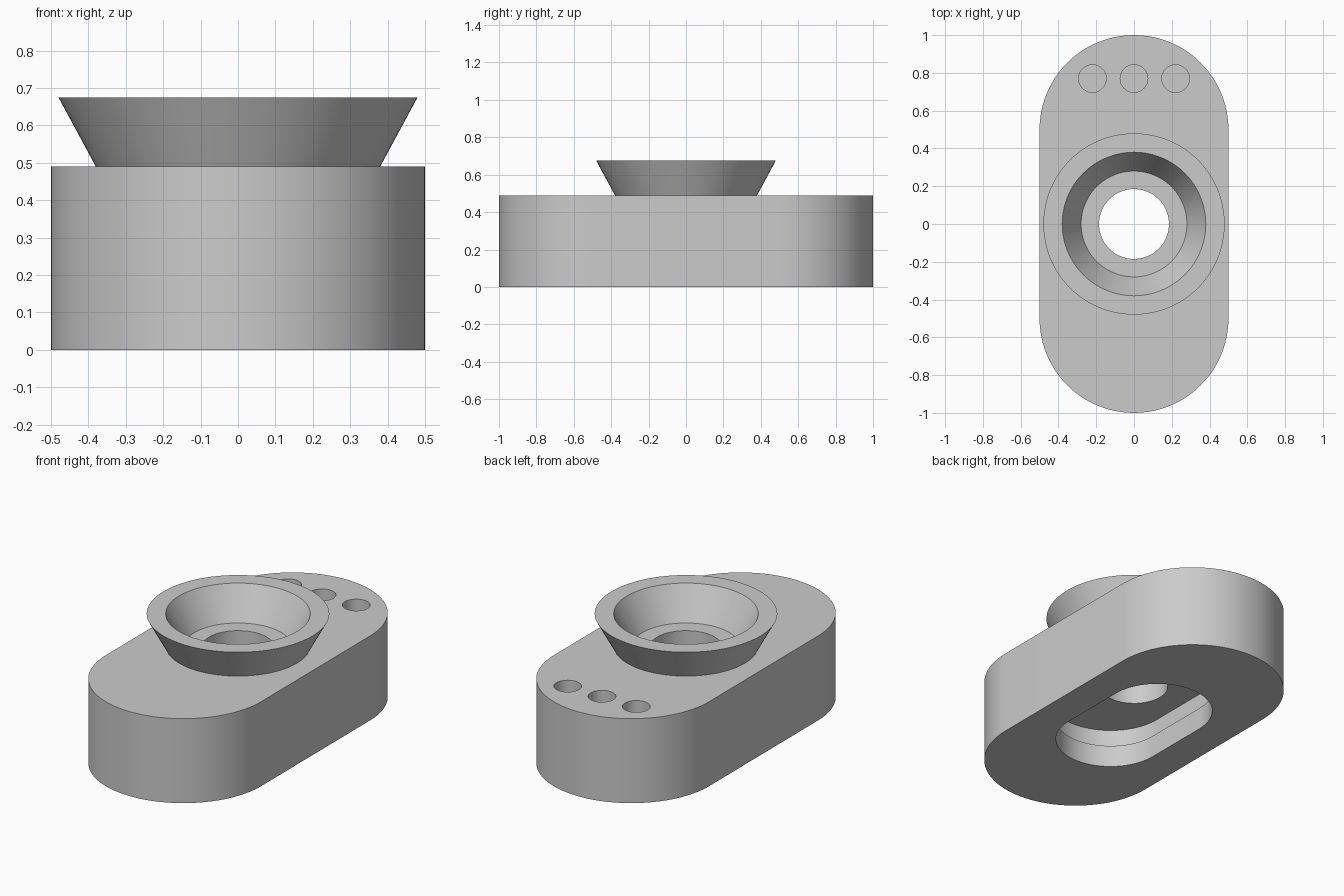
import bpy, bmesh, math

if "Cube" in bpy.data.objects:
    bpy.data.objects.remove(bpy.data.objects["Cube"], do_unlink=True)

BODY_TOP = 0.49
COLLAR_TOP = 0.675
SLOT_TOP = 0.245
LIP_TOP = 0.13

grey = bpy.data.materials.new("plain grey")
grey.use_nodes = True
colour = (0.6, 0.6, 0.6, 1)
grey.diffuse_color = colour
grey.node_tree.nodes["Principled BSDF"].inputs["Base Color"].default_value = colour


def make_object(name, bm):
    bmesh.ops.recalc_face_normals(bm, faces=bm.faces)
    mesh = bpy.data.meshes.new(name)
    bm.to_mesh(mesh)
    bm.free()
    mesh.materials.append(grey)
    obj = bpy.data.objects.new(name, mesh)
    bpy.context.collection.objects.link(obj)
    return obj


def prism(name, radius, reach, bottom, top, x=0, y=0, steps=48):
    """Upright prism with round ends; reach 0 gives a cylinder."""
    bm = bmesh.new()
    ring = []
    for side in (1, -1):
        for i in range(steps + (1 if reach else 0)):
            a = math.pi * i / steps
            ring.append(bm.verts.new((x + side * radius * math.cos(a),
                                      y + side * (reach + radius * math.sin(a)), bottom)))
    base = bm.faces.new(ring)
    raised = bmesh.ops.extrude_face_region(bm, geom=[base], use_keep_orig=True)
    moved = [v for v in raised["geom"] if isinstance(v, bmesh.types.BMVert)]
    bmesh.ops.translate(bm, verts=moved, vec=(0, 0, top - bottom))
    return make_object(name, bm)


def lathe(name, profile, steps=96):
    """Closed ring turned around the z axis."""
    bm = bmesh.new()
    loops = []
    for i in range(steps):
        a = math.tau * i / steps
        loops.append([bm.verts.new((r * math.cos(a), r * math.sin(a), z)) for r, z in profile])
    for i in range(steps):
        here, after = loops[i], loops[(i + 1) % steps]
        for j in range(len(profile)):
            k = (j + 1) % len(profile)
            bm.faces.new((here[j], after[j], after[k], here[k]))
    return make_object(name, bm)


def combine(target, tool, operation):
    mod = target.modifiers.new(operation.lower(), "BOOLEAN")
    mod.operation, mod.object, mod.solver = operation, tool, "EXACT"
    bpy.context.view_layer.objects.active = target
    bpy.ops.object.modifier_apply(modifier=mod.name)
    bpy.data.objects.remove(tool, do_unlink=True)


# Round-ended body
body = prism("body", 0.5, 0.5, 0, BODY_TOP)

# Flared collar, rooted in the body
collar = lathe("collar", [(0.38, BODY_TOP - 0.04), (0.38, BODY_TOP), (0.48, COLLAR_TOP),
                          (0.38, COLLAR_TOP), (0.28, BODY_TOP), (0.28, BODY_TOP - 0.04)])
combine(body, collar, "UNION")

# Underside slot, slightly wider above its lip
combine(body, prism("slot_mouth", 0.30, 0.2, -0.1, LIP_TOP + 0.02), "DIFFERENCE")
combine(body, prism("slot_chamber", 0.33, 0.2, LIP_TOP, SLOT_TOP), "DIFFERENCE")

# Central bore
combine(body, prism("bore", 0.185, 0, SLOT_TOP - 0.05, BODY_TOP + 0.1), "DIFFERENCE")

# Row of blind holes at the back
for x in (-0.22, 0, 0.22):
    combine(body, prism("pin_hole", 0.073, 0, BODY_TOP - 0.2, BODY_TOP + 0.1, x, 0.77, 24),
            "DIFFERENCE")

# Smooth curves, sharp rims
bpy.ops.object.select_all(action="DESELECT")
body.select_set(True)
bpy.context.view_layer.objects.active = body
bpy.ops.object.shade_smooth_by_angle(angle=math.radians(30))
